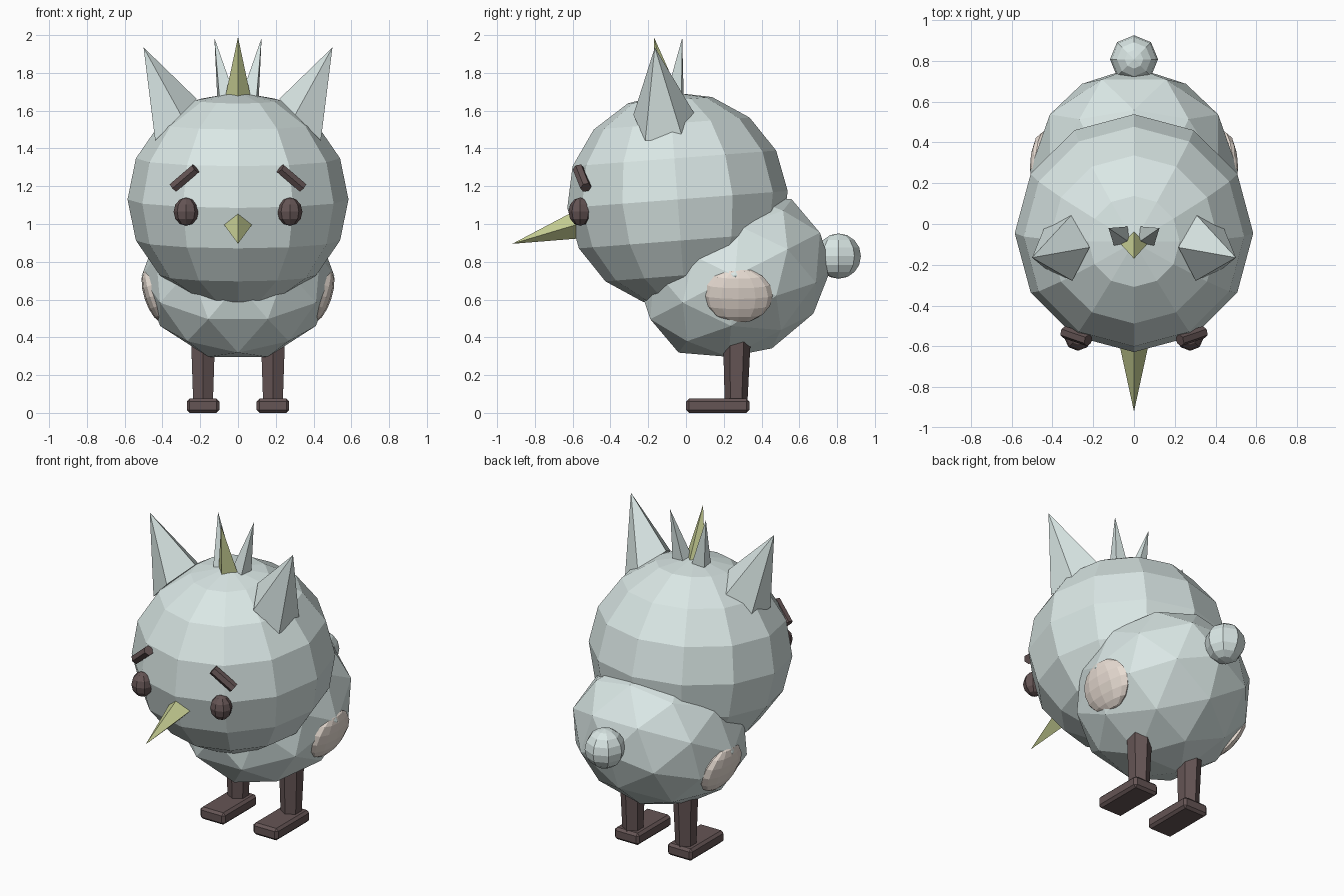
import bpy, bmesh
from math import radians, cos, sin, tau
from mathutils import Vector, Matrix

if "Cube" in bpy.data.objects:
    bpy.data.objects.remove(bpy.data.objects["Cube"])


def material(name, rgb):
    m = bpy.data.materials.new(name)
    m.diffuse_color = (*rgb, 1)
    m.use_nodes = True
    m.node_tree.nodes["Principled BSDF"].inputs["Base Color"].default_value = m.diffuse_color
    return m


MINT = material("mint", (0.70, 0.80, 0.785))
DARK = material("dark_brown", (0.13, 0.09, 0.09))
PEACH = material("peach", (0.82, 0.73, 0.66))
OLIVE = material("olive", (0.58, 0.63, 0.30))


def finish(bm, name, mat):
    bmesh.ops.recalc_face_normals(bm, faces=bm.faces)
    mesh = bpy.data.meshes.new(name)
    bm.to_mesh(mesh)
    bm.free()
    mesh.materials.append(mat)
    ob = bpy.data.objects.new(name, mesh)
    bpy.context.collection.objects.link(ob)
    return ob


def place(loc, scale, axis='X', deg=0):
    return (Matrix.Translation(loc) @ Matrix.Rotation(radians(deg), 4, axis)
            @ Matrix.Diagonal((*scale, 1)))


def ball(name, mat, matrix, seg=12, rings=8):
    bm = bmesh.new()
    bmesh.ops.create_uvsphere(bm, u_segments=seg, v_segments=rings, radius=1, matrix=matrix)
    return finish(bm, name, mat)


def loop(bm, centre, normal, first, r, n):
    """Polygon of n points around centre; the first point lies towards 'first'."""
    nrm = Vector(normal).normalized()
    u = Vector(first)
    u = (u - nrm * u.dot(nrm)).normalized()
    v = nrm.cross(u)
    return [bm.verts.new(Vector(centre) + r * (u * cos(tau * i / n) + v * sin(tau * i / n)))
            for i in range(n)]


def spike(name, mat, base, tip, normal, first, r, n):
    bm = bmesh.new()
    ring = loop(bm, base, normal, first, r, n)
    apex = bm.verts.new(tip)
    bm.faces.new(ring)
    for i in range(n):
        bm.faces.new((ring[i], ring[(i + 1) % n], apex))
    return finish(bm, name, mat)


def rod(name, mat, a, b, first, ra, rb, n):
    bm = bmesh.new()
    axis = Vector(b) - Vector(a)
    lo, hi = loop(bm, a, axis, first, ra, n), loop(bm, b, axis, first, rb, n)
    bm.faces.new(lo)
    bm.faces.new(hi)
    for i in range(n):
        j = (i + 1) % n
        bm.faces.new((lo[i], lo[j], hi[j], hi[i]))
    return finish(bm, name, mat)


# Head, slightly tipped forward
ball("head", MINT, place((0, -0.045, 1.13), (0.585, 0.585, 0.57), 'X', 4.4))

# Body, tilted ellipsoid behind the head
bm = bmesh.new()
bmesh.ops.create_icosphere(
    bm, subdivisions=2, radius=1,
    matrix=place((0, 0.26, 0.725), (0.51, 0.53, 0.43), 'X', 27) @ Matrix.Rotation(radians(-90), 4, 'Z'))
finish(bm, "body", MINT)

# Tail
ball("tail", MINT, place((0, 0.808, 0.83), (0.118, 0.118, 0.12)), 8, 8)

# Beak
spike("beak", OLIVE, (0, -0.575, 0.998), (0, -0.92, 0.895), (0, -1, -0.1), (0, 0, 1), 0.075, 4)

# Middle crest feather
spike("crest_middle", OLIVE, (0, -0.095, 1.67), (0, -0.17, 1.99), (0, 0, 1), (0, -1, 0), 0.068, 4)

for s, side in ((-1, "left"), (1, "right")):
    # Ear and side crest feather
    spike(f"ear_{side}", MINT, (s * 0.34, -0.115, 1.54), (s * 0.5, -0.165, 1.935),
          (s * 0.7, 0, 0.7), (-s, 0, 1), 0.172, 5)
    spike(f"crest_{side}", MINT, (s * 0.062, -0.06, 1.67), (s * 0.125, -0.02, 1.985),
          (0, 0, 1), (s * 0.6, -0.8, 0), 0.06, 4)
    # Eye and brow
    ball(f"eye_{side}", DARK, place((s * 0.275, -0.56, 1.065), (0.066, 0.062, 0.075)), 8, 6)
    rod(f"brow_{side}", DARK, (s * 0.225, -0.57, 1.293), (s * 0.342, -0.53, 1.193),
        (0, -1, 0), 0.03, 0.03, 6)
    # Wing patch
    ball(f"wing_{side}", PEACH,
         place((s * 0.437, 0.277, 0.622), (0.06, 0.182, 0.152), 'Y', s * 18), 12, 8)
    # Leg
    rod(f"leg_{side}", DARK, (s * 0.185, 0.265, 0.05), (s * 0.185, 0.27, 0.44),
        (0, -1, 0), 0.06, 0.075, 6)
    # Foot, box with chamfered edges
    bm = bmesh.new()
    bmesh.ops.create_cube(bm, size=1, matrix=place((s * 0.185, 0.168, 0.038), (0.172, 0.335, 0.075)))
    bmesh.ops.bevel(bm, geom=[e for e in bm.edges], offset=0.015, segments=1, affect='EDGES')
    finish(bm, f"foot_{side}", DARK)
